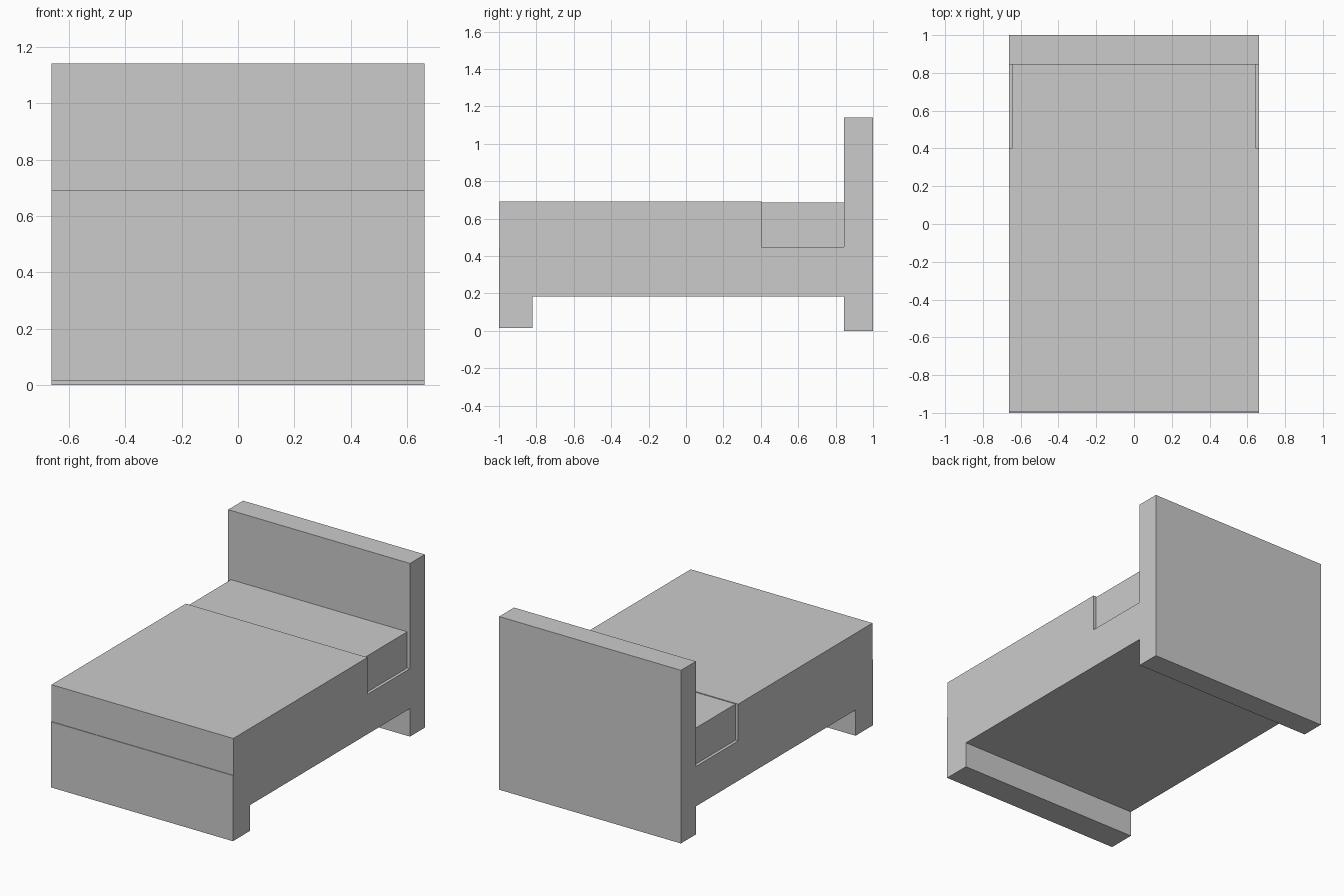
import bpy, bmesh

if "Cube" in bpy.data.objects:
    bpy.data.objects.remove(bpy.data.objects["Cube"])


def extrude_profile(name, profile, half_width):
    """Extrude a (y, z) side profile across x, centred on x = 0."""
    bm = bmesh.new()
    face = bm.faces.new([bm.verts.new((-half_width, y, z)) for y, z in profile])
    result = bmesh.ops.extrude_face_region(bm, geom=[face])
    moved = [v for v in result["geom"] if isinstance(v, bmesh.types.BMVert)]
    bmesh.ops.translate(bm, verts=moved, vec=(2 * half_width, 0, 0))
    bmesh.ops.recalc_face_normals(bm, faces=bm.faces)
    mesh = bpy.data.meshes.new(name)
    bm.to_mesh(mesh)
    bm.free()
    obj = bpy.data.objects.new(name, mesh)
    bpy.context.collection.objects.link(obj)
    return obj


def rect(y0, y1, z0, z1):
    return [(y0, z0), (y1, z0), (y1, z1), (y0, z1)]


HALF = 0.663     # half width of the bed
HEAD = 0.845     # front face of the headboard
DECK = 0.448     # top of the bed base

# Bed frame: foot panel, base and tall headboard in one side profile
extrude_profile("bed_frame", [
    (-1, 0.015), (-0.82, 0.015), (-0.82, 0.185), (HEAD, 0.185),
    (HEAD, 0), (1, 0), (1, 1.142), (HEAD, 1.142),
    (HEAD, DECK), (-1, DECK)], HALF)

# Mattress end showing beyond the blanket, slightly narrower and lower
extrude_profile("mattress", rect(0.403, HEAD, DECK, 0.686), 0.643)

# Blanket covering the rest of the bed, flush with the frame sides
extrude_profile("blanket", rect(-0.996, 0.403, DECK, 0.691), HALF)
